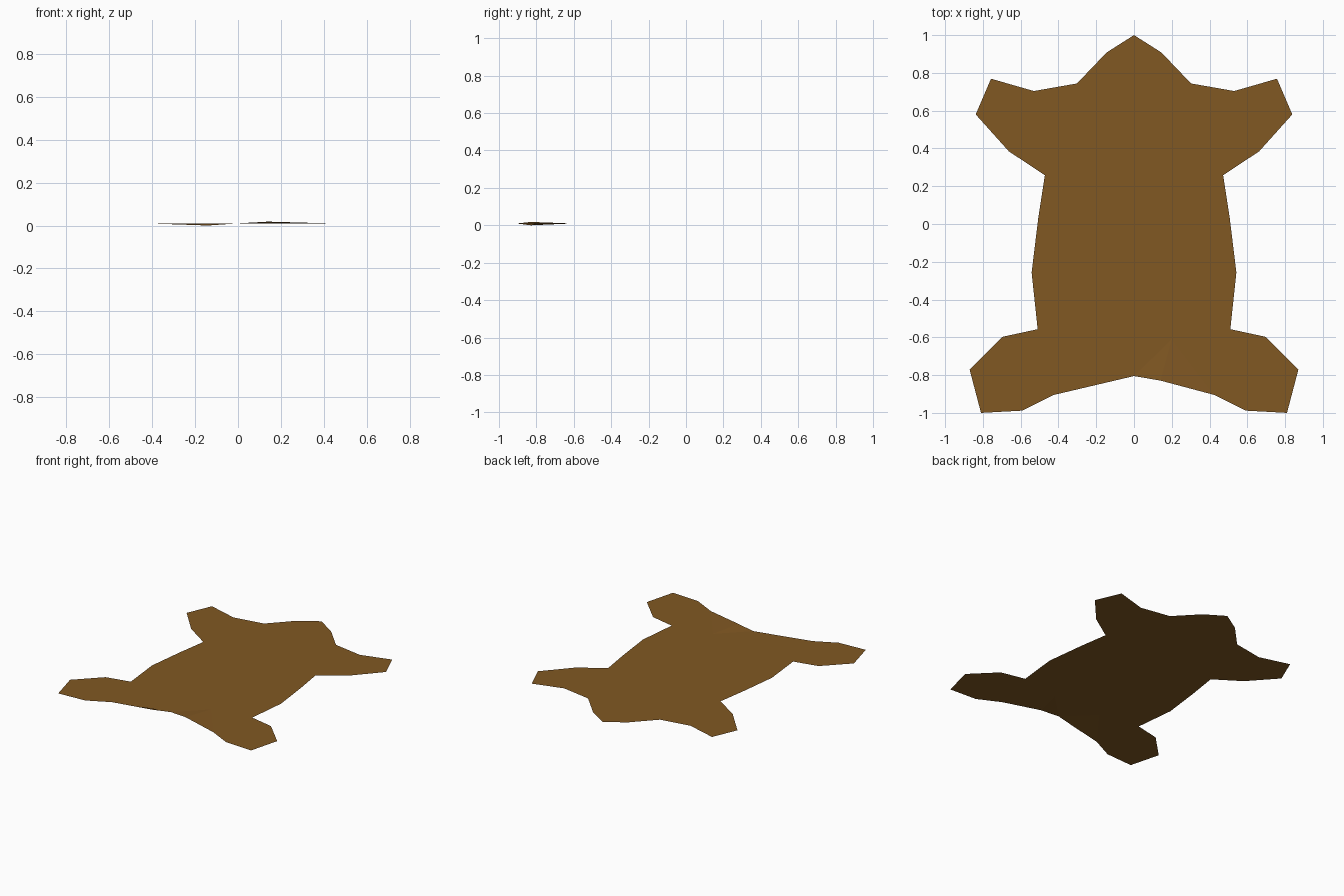
import bpy, bmesh

if "Cube" in bpy.data.objects:
    bpy.data.objects.remove(bpy.data.objects["Cube"])

Z = 0.01  # resting height of the sheet

# right half of the hide outline, nose to tail side
half = [
    (0.145, 0.908), (0.302, 0.744), (0.186, 0.53),                    # head
    (0.347, 0.53), (0.53, 0.704), (0.757, 0.769), (0.838, 0.58),
    (0.663, 0.385), (0.472, 0.258),                                   # front leg
    (0.507, 0.03), (0.542, -0.257), (0.51, -0.557),                   # flank
    (0.695, -0.597), (0.87, -0.772), (0.81, -1.0), (0.592, -0.988),
    (0.425, -0.905),                                                  # hind leg
    (0.2, -0.61),                                                     # inner rump point
]
nose, tail = (0, 1.0), (0, -0.805)

bm = bmesh.new()
nose_v = bm.verts.new((*nose, Z))
tail_v = bm.verts.new((*tail, Z))
right = [bm.verts.new((x, y, Z)) for x, y in half]
left = [bm.verts.new((-x, y, Z)) for x, y in half]

# main hide
faces = [bm.faces.new([nose_v] + left + [tail_v] + right[::-1])]

# slightly curled rump edge: one side dips, the other lifts
for side, s, z in ((right, 1, 0.018), (left, -1, 0.0)):
    rump = bm.verts.new((s * 0.14, -0.829, z))
    for tri in ((tail_v, rump, side[-1]), (rump, side[-2], side[-1])):
        faces.append(bm.faces.new(tri if s > 0 else tri[::-1]))

bmesh.ops.triangulate(bm, faces=faces)
for f in bm.faces:
    f.normal_update()
    if f.normal.z < 0:
        f.normal_flip()

mesh = bpy.data.meshes.new("hide_rug")
bm.to_mesh(mesh)
bm.free()

# brown fur
fur = bpy.data.materials.new("brown_fur")
fur.diffuse_color = (0.22, 0.098, 0.0165, 1)
fur.use_nodes = True
fur.node_tree.nodes["Principled BSDF"].inputs["Base Color"].default_value = fur.diffuse_color
mesh.materials.append(fur)

rug = bpy.data.objects.new("hide_rug", mesh)
bpy.context.collection.objects.link(rug)
